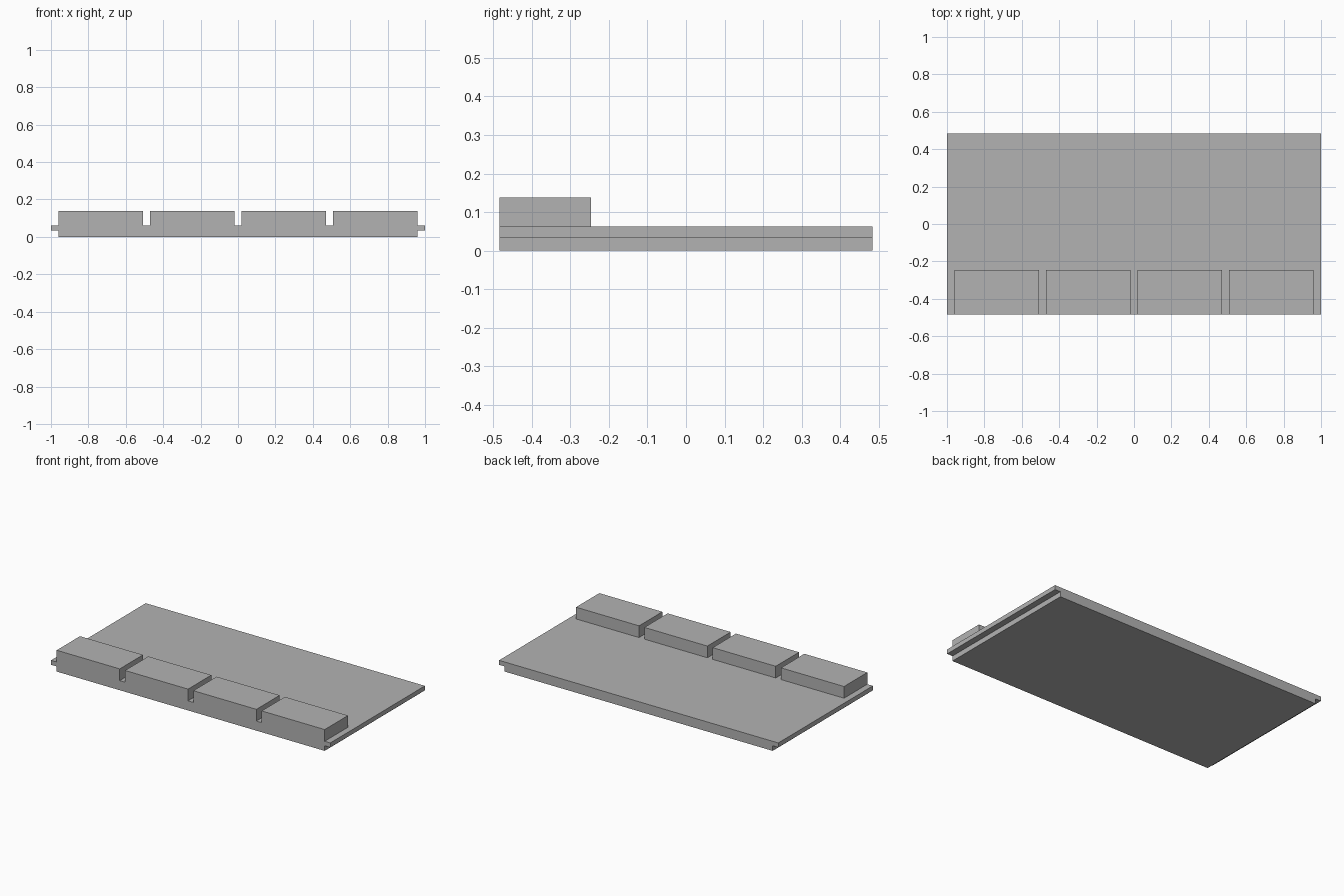
import bpy
import bmesh
from mathutils import Vector

if "Cube" in bpy.data.objects:
    bpy.data.objects.remove(bpy.data.objects["Cube"], do_unlink=True)

GREY = (0.45, 0.45, 0.45, 1.0)
grey = bpy.data.materials.new("plain grey")
grey.use_nodes = True
grey.diffuse_color = GREY
grey.node_tree.nodes["Principled BSDF"].inputs["Base Color"].default_value = GREY

FRONT, BACK, BLOCK_BACK = -0.484, 0.484, -0.246
LIP_Z, DECK_Z, TOP_Z = 0.033, 0.062, 0.138
HALF_BODY, HALF_DECK = 0.96, 1.0
GAP, COUNT = 0.038, 4


def extrude_profile(name, profile, y0, y1):
    """Extrude an x-z outline from y0 to y1 as a closed solid."""
    bm = bmesh.new()
    face = bm.faces.new([bm.verts.new((x, y0, z)) for x, z in profile])
    result = bmesh.ops.extrude_face_region(bm, geom=[face], use_keep_orig=True)
    moved = [v for v in result["geom"] if isinstance(v, bmesh.types.BMVert)]
    bmesh.ops.translate(bm, verts=moved, vec=Vector((0, y1 - y0, 0)))
    bmesh.ops.recalc_face_normals(bm, faces=bm.faces)
    mesh = bpy.data.meshes.new(name)
    bm.to_mesh(mesh)
    bm.free()
    mesh.materials.append(grey)
    obj = bpy.data.objects.new(name, mesh)
    bpy.context.collection.objects.link(obj)
    return obj


# Base slab with a thin lip overhanging on the left and right
half = [(HALF_BODY, 0), (HALF_BODY, LIP_Z), (HALF_DECK, LIP_Z), (HALF_DECK, DECK_Z)]
extrude_profile("base_slab", half + [(-x, z) for x, z in reversed(half)], FRONT, BACK)

# Row of raised blocks along the front edge
width = (2 * HALF_BODY - (COUNT - 1) * GAP) / COUNT
for i in range(COUNT):
    x0 = -HALF_BODY + i * (width + GAP)
    x1 = x0 + width
    outline = [(x0, DECK_Z), (x1, DECK_Z), (x1, TOP_Z), (x0, TOP_Z)]
    extrude_profile(f"front_block_{i + 1}", outline, FRONT, BLOCK_BACK)
